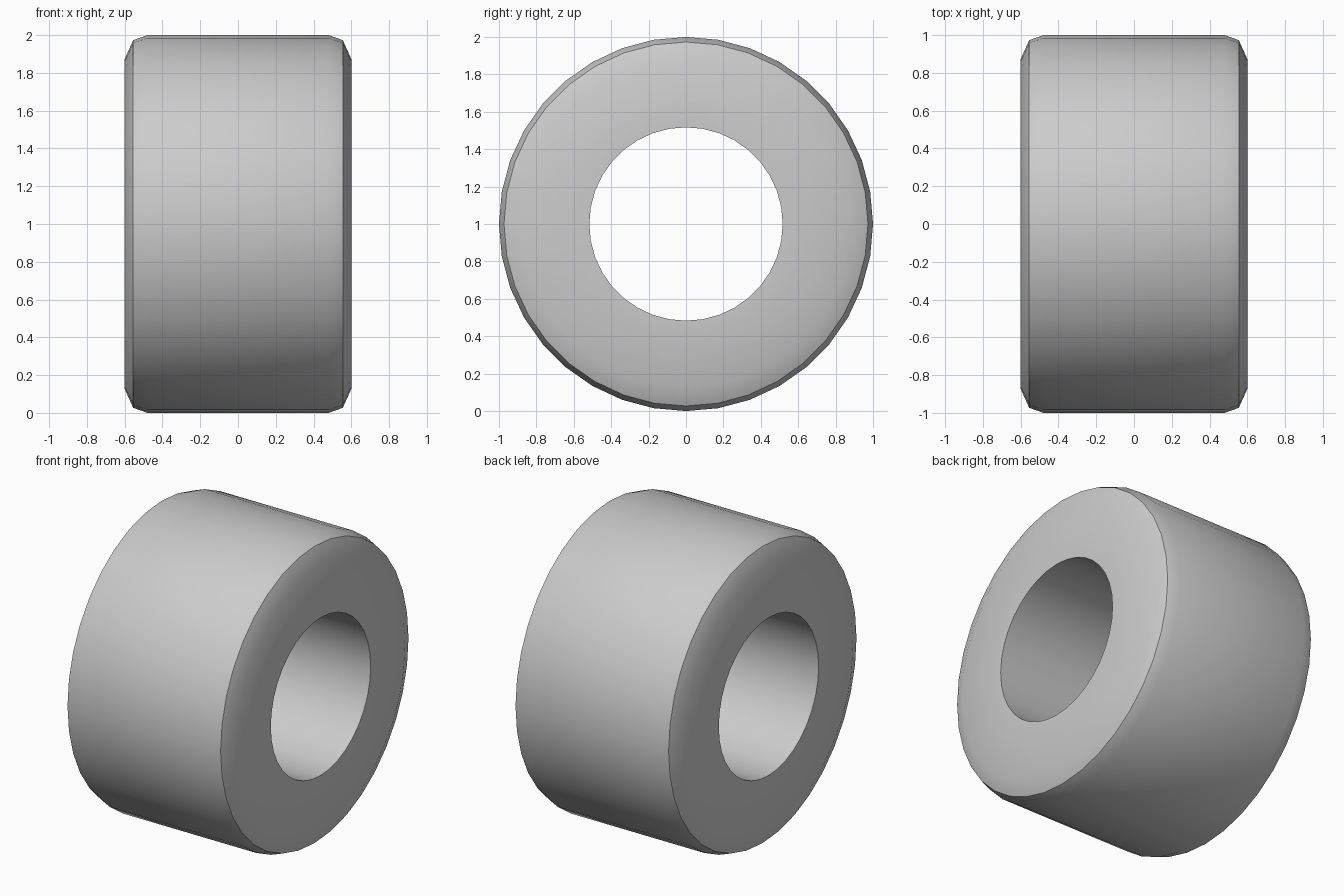
import bpy, bmesh
from math import radians
from mathutils import Vector

if "Cube" in bpy.data.objects:
    bpy.data.objects.remove(bpy.data.objects["Cube"])

SIDES = 36

# Half cross-section as (x, radius), mirrored to give a closed ring profile
half = [(0.6, 0.517), (0.6, 0.873), (0.555, 0.973), (0.48, 1.0)]
profile = half + [(-x, r) for x, r in reversed(half)]

# Lathe the profile around the x axis, centred at z = 1
bm = bmesh.new()
verts = [bm.verts.new((x, 0, 1 + r)) for x, r in profile]
edges = [bm.edges.new((verts[i], verts[(i + 1) % len(verts)])) for i in range(len(verts))]
bmesh.ops.spin(bm, geom=verts + edges, cent=Vector((0, 0, 1)), axis=Vector((1, 0, 0)),
               angle=radians(360), steps=SIDES, use_merge=True)
bmesh.ops.remove_doubles(bm, verts=bm.verts, dist=0.0005)
bmesh.ops.recalc_face_normals(bm, faces=bm.faces)

mesh = bpy.data.meshes.new("wheel")
bm.to_mesh(mesh)
bm.free()
wheel = bpy.data.objects.new("wheel", mesh)
bpy.context.collection.objects.link(wheel)

# Smooth shading, keeping the rim and bore edges crisp
bpy.context.view_layer.objects.active = wheel
wheel.select_set(True)
bpy.ops.object.shade_smooth_by_angle(angle=radians(30))
